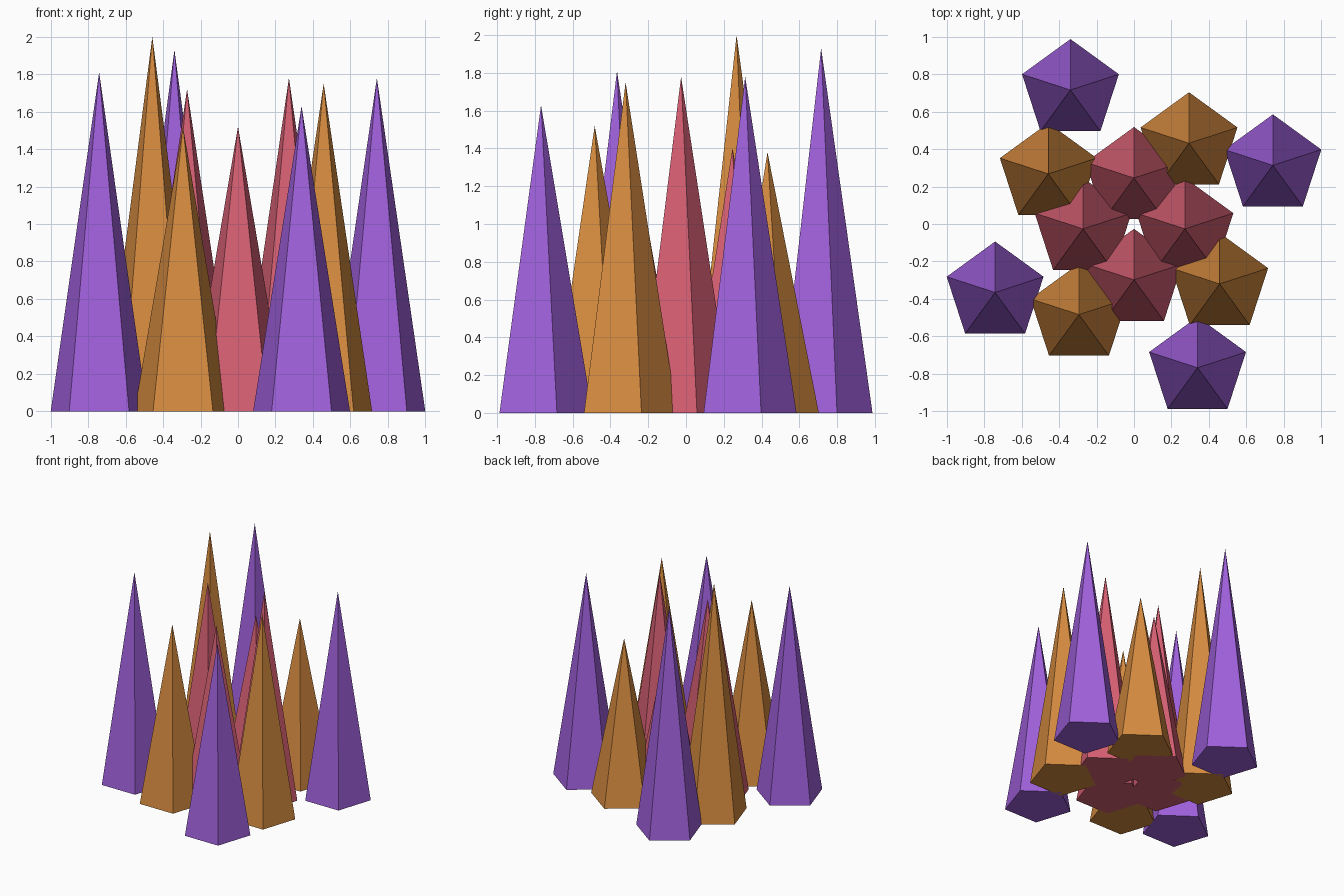
import bpy
import math

cube = bpy.data.objects.get("Cube")
if cube:
    bpy.data.objects.remove(cube, do_unlink=True)


def make_material(name, color):
    mat = bpy.data.materials.new(name)
    mat.use_nodes = True
    rgba = (*color, 1.0)
    mat.diffuse_color = rgba
    mat.node_tree.nodes["Principled BSDF"].inputs["Base Color"].default_value = rgba
    return mat


RADIUS = 0.2718        # spire radius, also the spacing of the rings
CENTRE_Y = -0.026


def make_spire(name, x, y, height, mat):
    # Five-sided pointed cone with one corner towards the back
    bpy.ops.mesh.primitive_cone_add(
        vertices=5, radius1=RADIUS, radius2=0, depth=height,
        end_fill_type='NGON', location=(x, y, height / 2))
    spire = bpy.context.object
    spire.name = name
    spire.data.name = name
    spire.data.materials.append(mat)
    return spire


# Rings from the middle outwards: name, colour, heights going counter-clockwise
rings = [
    ("inner_spire", make_material("rose red", (0.68, 0.117, 0.174)),
     (1.78, 1.40, 1.72, 1.52)),
    ("middle_spire", make_material("amber orange", (0.68, 0.262, 0.051)),
     (1.38, 2.00, 1.52, 1.75)),
    ("outer_spire", make_material("violet", (0.352, 0.119, 0.716)),
     (1.93, 1.81, 1.63, 1.78)),
]

# Each ring is turned one radian further than the one inside it
for k, (name, mat, heights) in enumerate(rings):
    distance = RADIUS * (k + 1)
    for i, height in enumerate(heights):
        angle = k + i * math.pi / 2
        make_spire(f"{name}_{i + 1}", distance * math.cos(angle),
                   CENTRE_Y + distance * math.sin(angle), height, mat)
